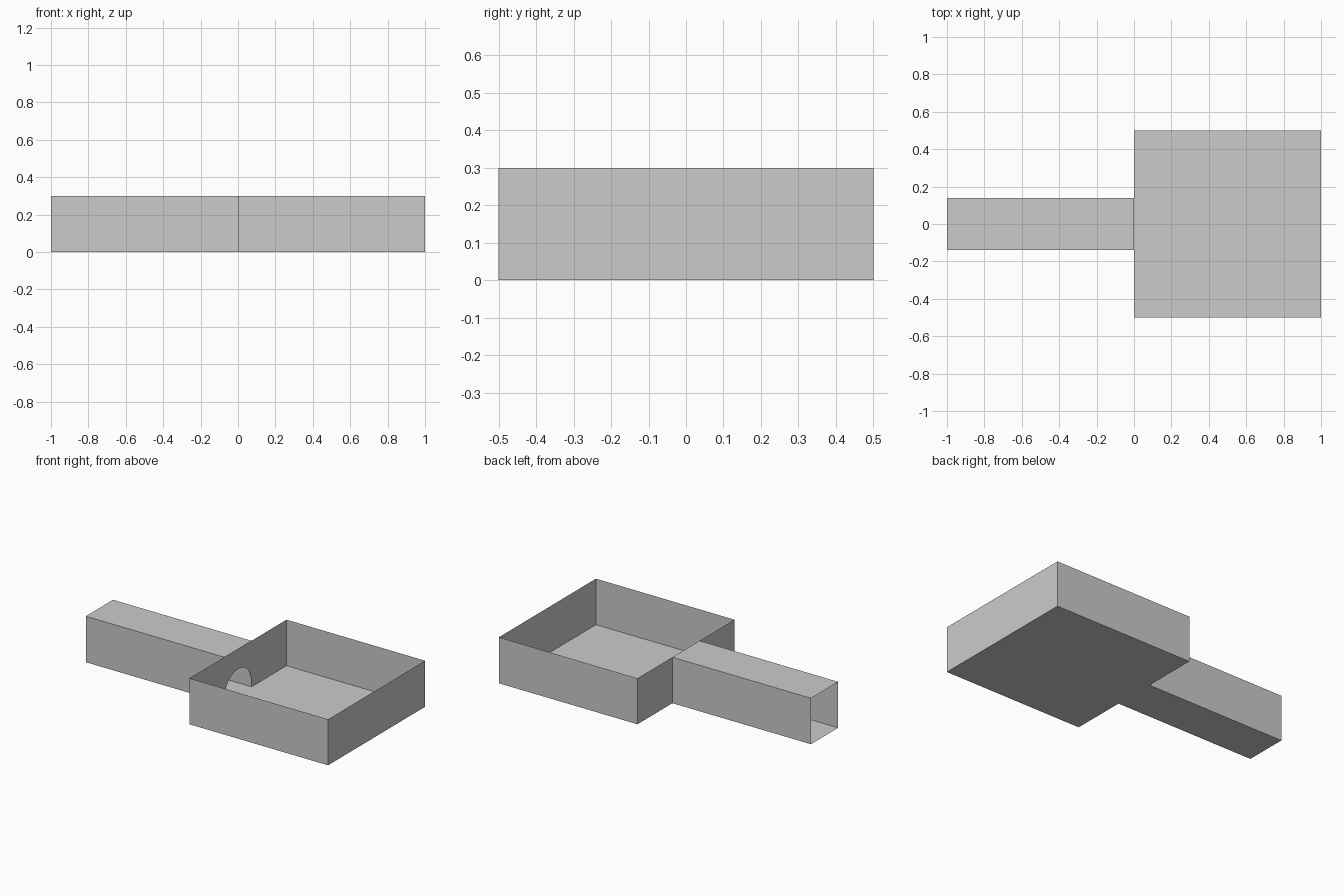
import bpy
from math import pi, cos, sin

if "Cube" in bpy.data.objects:
    bpy.data.objects.remove(bpy.data.objects["Cube"])

W, H = 0.14, 0.3      # corridor half width, wall height
SPRING = 0.03         # height where the arch curve starts


def sheet(name, polys):
    """Object made of flat thin panels."""
    verts, faces = [], []
    for p in polys:
        faces.append(range(len(verts), len(verts) + len(p)))
        verts += p
    me = bpy.data.meshes.new(name)
    me.from_pydata(verts, [], [list(f) for f in faces])
    ob = bpy.data.objects.new(name, me)
    bpy.context.collection.objects.link(ob)
    return ob


def floor(x0, x1, w, z):
    return [(x0, -w, z), (x1, -w, z), (x1, w, z), (x0, w, z)]


def wall(a, b):
    return [(*a, 0), (*b, 0), (*b, H), (*a, H)]


# Room: floor and three plain walls, open top
sheet("room_floor", [floor(0, 1, 0.5, 0)])
sheet("room_walls", [wall((0, -0.5), (1, -0.5)),
                     wall((1, -0.5), (1, 0.5)),
                     wall((1, 0.5), (0, 0.5))])

# Room wall with the arched doorway
n = 24
arch = [(0, W * cos(pi * i / n), SPRING + W * sin(pi * i / n)) for i in range(n + 1)]
outline = [(0, 0.5, H), (0, 0.5, 0), (0, W, 0)] + arch + [(0, -W, 0), (0, -0.5, 0), (0, -0.5, H)]
sheet("arched_wall", [outline])

# Corridor: floor, roof and side walls, open at the far end
sheet("corridor_floor", [floor(-1, 0, W, 0)])
sheet("corridor_roof", [floor(-1, 0, W, H)[::-1]])
sheet("corridor_walls", [wall((-1, -W), (0, -W)), wall((0, W), (-1, W))])
